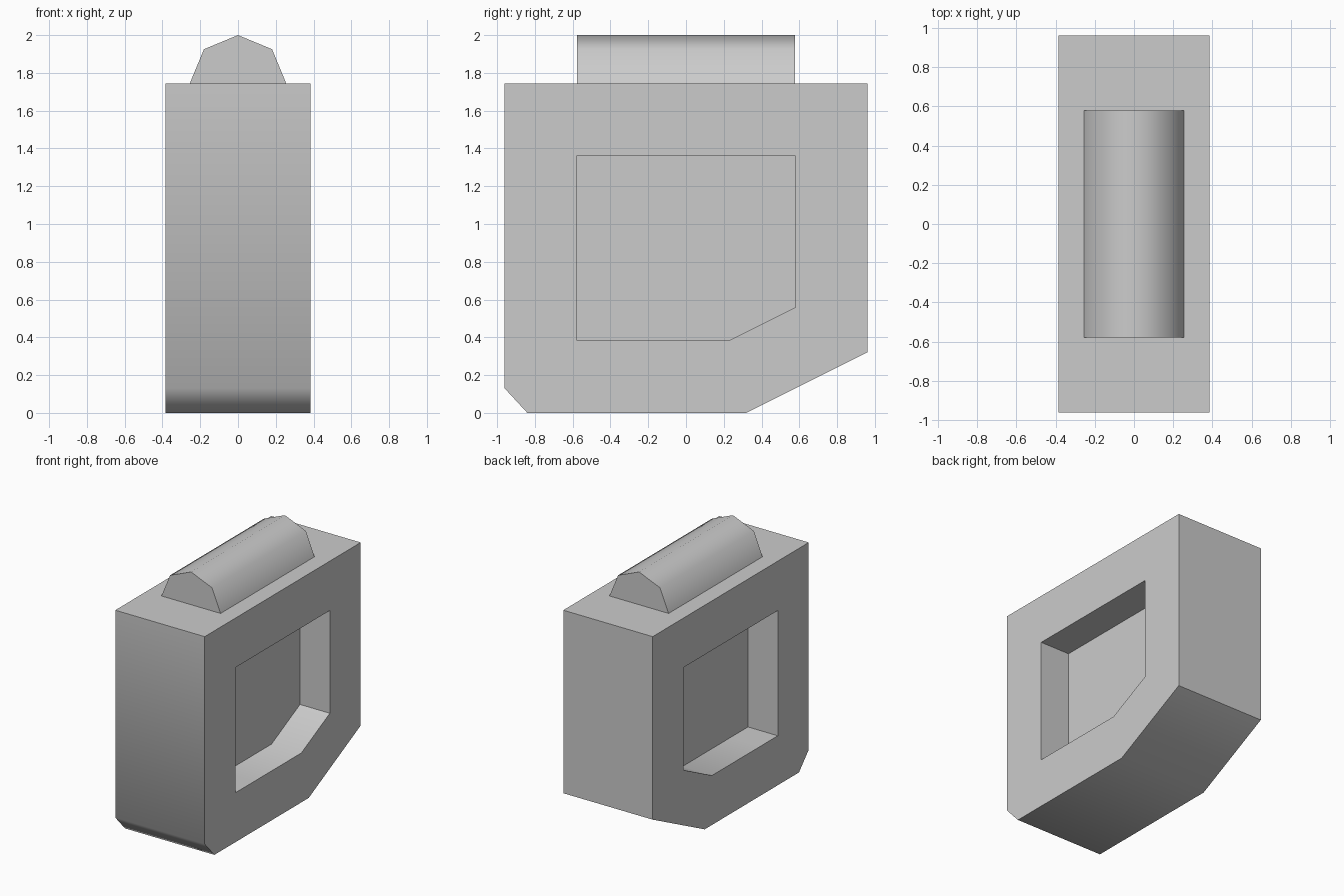
import bpy, bmesh, math

if "Cube" in bpy.data.objects:
    bpy.data.objects.remove(bpy.data.objects["Cube"])

HALF_W = 0.385      # half width of the frame
WEB = 0.128         # half thickness of the panel between the pockets
OUTER = [(-0.96, 0.13), (-0.84, 0.0), (0.32, 0.0), (0.96, 0.32), (0.96, 1.745), (-0.96, 1.745)]
POCKET = [(-0.58, 0.385), (-0.36, 0.385), (0.23, 0.385), (0.58, 0.56), (0.58, 1.36), (-0.58, 1.36)]


def loft(name, rings):
    """Join equal-sized point rings with quads and cap both ends."""
    bm = bmesh.new()
    loops = [[bm.verts.new(p) for p in ring] for ring in rings]
    for a, b in zip(loops, loops[1:]):
        for i in range(len(a)):
            j = (i + 1) % len(a)
            bm.faces.new((a[i], a[j], b[j], b[i]))
    bm.faces.new(loops[0])
    bm.faces.new(loops[-1])
    bmesh.ops.recalc_face_normals(bm, faces=bm.faces)
    mesh = bpy.data.meshes.new(name)
    bm.to_mesh(mesh)
    bm.free()
    obj = bpy.data.objects.new(name, mesh)
    bpy.context.collection.objects.link(obj)
    bpy.ops.object.select_all(action='DESELECT')
    obj.select_set(True)
    bpy.context.view_layer.objects.active = obj
    bpy.ops.object.shade_smooth_by_angle(angle=math.radians(50))
    return obj


# Frame with a recessed pocket on both sides
steps = [(-WEB, POCKET), (-HALF_W, POCKET), (-HALF_W, OUTER),
         (HALF_W, OUTER), (HALF_W, POCKET), (WEB, POCKET)]
loft("frame_body", [[(x, y, z) for y, z in profile] for x, profile in steps])

# Half-octagon ridge on top
R = 0.255
arc = [(R * math.cos(i * math.pi / 4), 1.745 + R * math.sin(i * math.pi / 4)) for i in range(5)]
loft("top_ridge", [[(x, y, z) for x, z in arc] for y in (-0.578, 0.578)])
